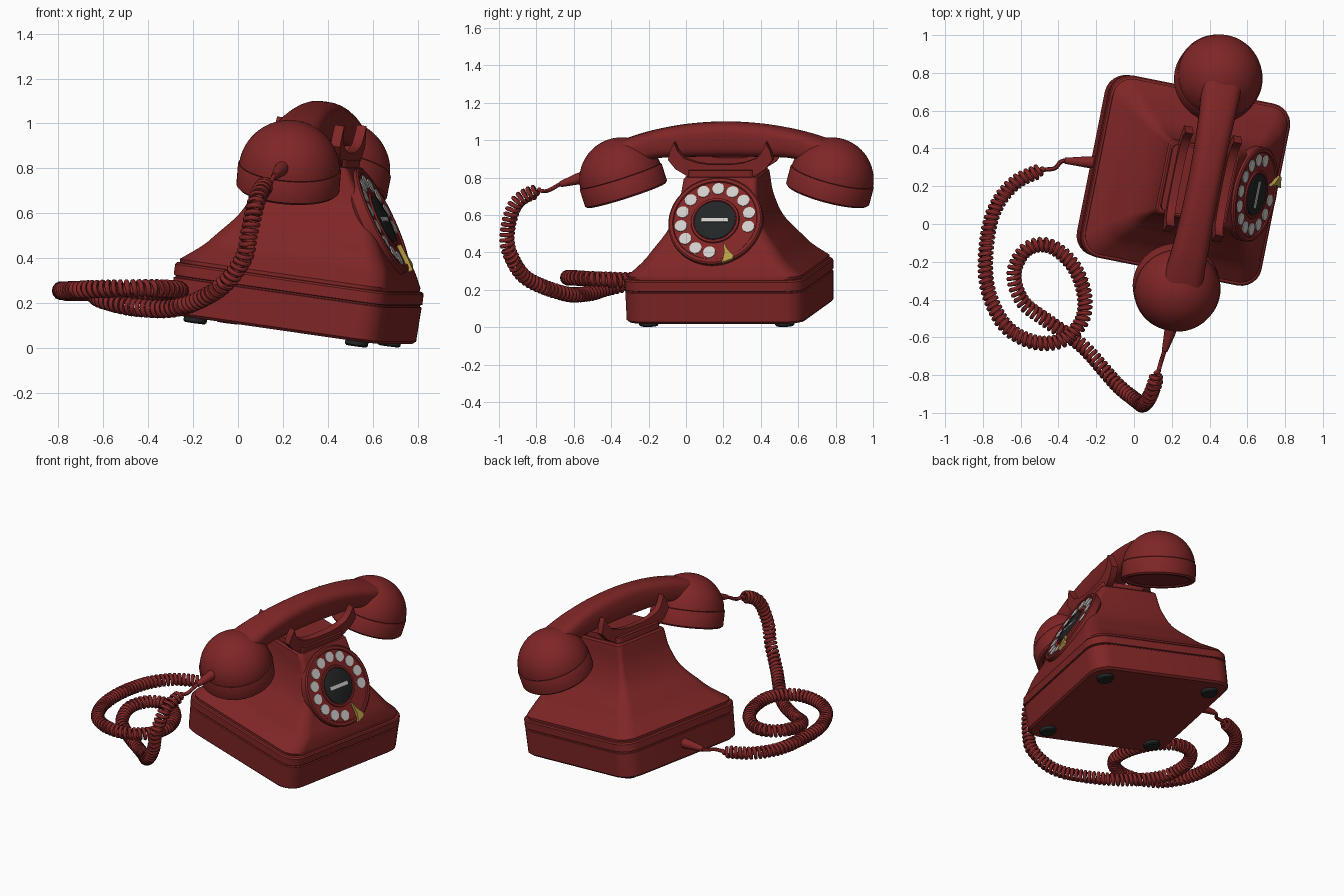
import bpy, bmesh, math
from mathutils import Vector, Matrix
from math import sin, cos, pi, radians

if "Cube" in bpy.data.objects:
    bpy.data.objects.remove(bpy.data.objects["Cube"])


def material(name, rgb):
    m = bpy.data.materials.new(name)
    m.diffuse_color = (*rgb, 1)
    m.use_nodes = True
    m.node_tree.nodes["Principled BSDF"].inputs["Base Color"].default_value = m.diffuse_color
    return m


RED = material("deep_red", (0.215, 0.019, 0.019))
DARK = material("charcoal", (0.016, 0.019, 0.019))
WHITE = material("off_white", (0.62, 0.61, 0.59))
GOLD = material("brass", (0.46, 0.32, 0.06))

# Phone frame: local x = forward, y = sideways, z = up; turned and pitched forward
PHONE = (Matrix.Translation((0.243, 0.236, 0.084)) @ Matrix.Rotation(radians(-11.3), 4, 'Z')
         @ Matrix.Rotation(radians(8), 4, 'Y'))


def finish(ob, angle=35):
    bpy.ops.object.select_all(action='DESELECT')
    ob.select_set(True)
    bpy.context.view_layer.objects.active = ob
    bpy.ops.object.shade_smooth_by_angle(angle=radians(angle))
    return ob


def loft(name, rings, mat, matrix=PHONE, angle=35):
    """Skin a list of equal-length rings and cap both ends."""
    bm = bmesh.new()
    vs = [[bm.verts.new(p) for p in r] for r in rings]
    n = len(vs[0])
    for a, b in zip(vs, vs[1:]):
        for i in range(n):
            j = (i + 1) % n
            bm.faces.new((a[i], a[j], b[j], b[i]))
    bm.faces.new(vs[0][::-1])
    bm.faces.new(vs[-1])
    bmesh.ops.recalc_face_normals(bm, faces=bm.faces)
    me = bpy.data.meshes.new(name)
    bm.to_mesh(me)
    bm.free()
    me.materials.append(mat)
    ob = bpy.data.objects.new(name, me)
    bpy.context.collection.objects.link(ob)
    ob.matrix_world = matrix
    return finish(ob, angle)


def lathe(name, profile, mat, matrix=PHONE, n=48):
    rings = [[(r * cos(2 * pi * i / n), r * sin(2 * pi * i / n), z) for i in range(n)]
             for r, z in profile]
    return loft(name, rings, mat, matrix)


def plate(name, outline, z0, z1, mat, matrix):
    return loft(name, [[(x, y, z) for x, y in outline] for z in (z0, z1)], mat, matrix)


def smooth_path(pts, steps):
    """Catmull-Rom interpolation through the points."""
    pts = [Vector(p) for p in pts]
    q = [2 * pts[0] - pts[1]] + pts + [2 * pts[-1] - pts[-2]]
    out = []
    for a, b, c, d in zip(q, q[1:], q[2:], q[3:]):
        for k in range(steps):
            t = k / steps
            out.append(0.5 * (2 * b + (c - a) * t + (2 * a - 5 * b + 4 * c - d) * t * t
                              + (3 * b - a - 3 * c + d) * t ** 3))
    return out + [pts[-1]]


def rounded_ring(back, front, half, r, z, n=7):
    ring = []
    for k, (cx, cy) in enumerate(((front - r, half - r), (back + r, half - r),
                                  (back + r, r - half), (front - r, r - half))):
        for i in range(n):
            a = pi / 2 * (k + i / (n - 1))
            ring.append((cx + r * cos(a), cy + r * sin(a), z))
    return ring


# Body: box with a groove and a stepped lip, then a concave flare up to the neck
rings = [rounded_ring(-s, s, s, 0.11, z) for s, z in (
    (0.475, 0), (0.487, 0.012), (0.49, 0.165), (0.483, 0.168), (0.483, 0.174),
    (0.491, 0.177), (0.491, 0.225), (0.485, 0.233), (0.474, 0.235))]
flare = [(0.474, 0.474, 0.25), (0.395, 0.452, 0.32), (0.345, 0.415, 0.38),
         (0.262, 0.345, 0.49), (0.217, 0.27, 0.61), (0.2, 0.19, 0.74)]
for half, front, z in smooth_path(flare, 5):
    t = (z - 0.25) / 0.49
    rings.append(rounded_ring(-half, front, half, 0.1 - 0.07 * min(1, t * 1.5), z))
rings.append(rounded_ring(-0.19, 0.18, 0.19, 0.025, 0.75))
loft("body", rings, RED)
loft("neck_cap", [rounded_ring(-0.18, 0.17, 0.18, 0.03, z) for z in (0.74, 0.785)], RED)

# Feet
for x in (-0.37, 0.37):
    for y in (-0.37, 0.37):
        lathe("foot", [(0.045, -0.025), (0.052, -0.018), (0.052, 0.01)], DARK,
              PHONE @ Matrix.Translation((x, y, 0)), 24)

# Cradle: two crescent plates with upturned horns
half = [(0.17, 0.745), (0.245, 0.79), (0.285, 0.84), (0.272, 0.89), (0.25, 0.935),
        (0.232, 0.89), (0.2, 0.85), (0.13, 0.825), (0.06, 0.815)]
crescent = half + [(-y, z) for y, z in half[::-1]]
for x in (-0.13, 0.135):
    loft("cradle_prongs", [[(x + d, y, z) for y, z in crescent] for d in (-0.022, 0.022)], RED)

# Dial, in a frame whose z axis is the dial normal
t = radians(33)
DIAL = PHONE @ Matrix(((0, -sin(t), cos(t), 0.325), (1, 0, 0, 0),
                       (0, cos(t), sin(t), 0.53), (0, 0, 0, 1)))
lathe("dial_ring", [(0.235, -0.05), (0.255, -0.03), (0.255, 0.014), (0.247, 0.021),
                    (0.23, 0.021), (0.226, 0.014), (0.132, 0.014), (0.129, 0.022),
                    (0.117, 0.022), (0.113, 0.016)], RED, DIAL, 64)
lathe("dial_centre", [(0.111, 0.014), (0.111, 0.022), (0.107, 0.024)], DARK, DIAL)
plate("dial_label", [(-0.073, -0.011), (0.073, -0.011), (0.073, 0.011), (-0.073, 0.011)],
      0.022, 0.028, WHITE, DIAL)
for k in range(12):
    a = radians(-11 + 25.1 * k)
    lathe("finger_hole", [(0.033, 0.012), (0.033, 0.019)], WHITE,
          DIAL @ Matrix.Translation((0.187 * cos(a), 0.187 * sin(a), 0)), 20)
plate("finger_stop", [(0.058, -0.127), (0.08, -0.17), (0.122, -0.215), (0.116, -0.232),
                      (0.06, -0.255), (0.069, -0.2)], 0.014, 0.034, GOLD, DIAL)

# Handset cups: rim plus dome, tilted inward
cup = [(0.19, -0.078), (0.2, -0.088), (0.22, -0.088), (0.23, -0.078), (0.23, 0.014),
       (0.226, 0.02), (0.222, 0.02)]
cup += [(0.226 * cos(a), 0.226 * sin(a)) for a in (radians(6 + 3.9 * k) for k in range(22))]
for s in (-1, 1):
    lathe("handset_cup", cup, RED, PHONE @ Matrix.Translation((0, s * 0.572, 0.712))
          @ Matrix.Rotation(radians(-16.5 * s), 4, 'X'), 56)

# Handset handle: arched bar, sections (y, top, bottom, half width)
side = [(0, 1.024, 0.84), (0.2, 1.012, 0.838), (0.36, 0.985, 0.832), (0.47, 0.957, 0.80),
        (0.57, 0.925, 0.75)]
side = smooth_path([(-y, a, b) for y, a, b in side[:0:-1]] + side, 5)
rings = []
for y, top, bottom in side:
    w = 0.085 + 0.025 * (abs(y) / 0.57) ** 2
    ring = []
    for i in range(32):
        c, s = cos(2 * pi * i / 32), sin(2 * pi * i / 32)
        ring.append((math.copysign(abs(c) ** 0.65, c) * w, y,
                     (top + bottom) / 2 + math.copysign(abs(s) ** 0.65, s) * (top - bottom) / 2))
    rings.append(ring)
loft("handset_handle", rings, RED, angle=50)

# Coiled cord: helix wound round a smooth path, straightening at both ends
route = [(0.2, -0.55, 0.80), (0.165, -0.66, 0.77), (0.14, -0.74, 0.73), (0.12, -0.81, 0.725),
         (0.085, -0.91, 0.66), (0.05, -0.955, 0.51), (0.02, -0.94, 0.39), (-0.09, -0.85, 0.26),
         (-0.27, -0.65, 0.18), (-0.45, -0.52, 0.18), (-0.59, -0.41, 0.21), (-0.635, -0.26, 0.24),
         (-0.57, -0.135, 0.25), (-0.45, -0.115, 0.25), (-0.33, -0.21, 0.25),
         (-0.265, -0.36, 0.25), (-0.275, -0.51, 0.26), (-0.38, -0.615, 0.265),
         (-0.53, -0.625, 0.265), (-0.68, -0.54, 0.26), (-0.77, -0.36, 0.255),
         (-0.785, -0.16, 0.255), (-0.745, 0.06, 0.25), (-0.64, 0.21, 0.25), (-0.5, 0.28, 0.25),
         (-0.42, 0.295, 0.25), (-0.37, 0.335, 0.25), (-0.22, 0.325, 0.25)]
path = smooth_path(route, 40)
pts, dist, normal = [], 0.0, Vector((1, 0, 0.3))
total = sum((b - a).length for a, b in zip(path, path[1:]))
PITCH, STEP = 0.028, 0.028 / 14
target = 0.0
for a, b in zip(path, path[1:]):
    seg = (b - a).length
    tan = (b - a) / seg
    normal = (normal - tan * normal.dot(tan)).normalized()
    side_dir = tan.cross(normal)
    while target <= dist + seg:
        r = 0.031 * max(0, min(1, (target - 0.25) / 0.04, (total - 0.27 - target) / 0.04))
        ang = 2 * pi * target / PITCH
        p = a + tan * (target - dist)
        pts.append(p + (normal * cos(ang) + side_dir * sin(ang)) * r)
        target += STEP
    dist += seg
curve = bpy.data.curves.new("coiled_cord", 'CURVE')
curve.dimensions = '3D'
curve.bevel_depth = 0.0115
curve.bevel_resolution = 1
spline = curve.splines.new('POLY')
spline.points.add(len(pts) - 1)
for sp, p in zip(spline.points, pts):
    sp.co = (*p, 1)
curve.materials.append(RED)
cord = bpy.data.objects.new("coiled_cord", curve)
bpy.context.collection.objects.link(cord)
bpy.ops.object.select_all(action='DESELECT')
cord.select_set(True)
bpy.context.view_layer.objects.active = cord
bpy.ops.object.convert(target='MESH')
finish(bpy.context.view_layer.objects.active, 60)

# Tapered cord boots at the handset and at the back of the body
for start, end in (((0.2, -0.54, 0.805), (0.163, -0.67, 0.765)),
                   ((-0.2, 0.325, 0.25), (-0.365, 0.335, 0.25))):
    d = Vector(end) - Vector(start)
    m = Matrix.Translation(start) @ d.to_track_quat('Z', 'Y').to_matrix().to_4x4()
    lathe("cord_boot", [(0.032, 0), (0.03, d.length * 0.3), (0.016, d.length),
                        (0.01, d.length + 0.004)], RED, m, 20)
